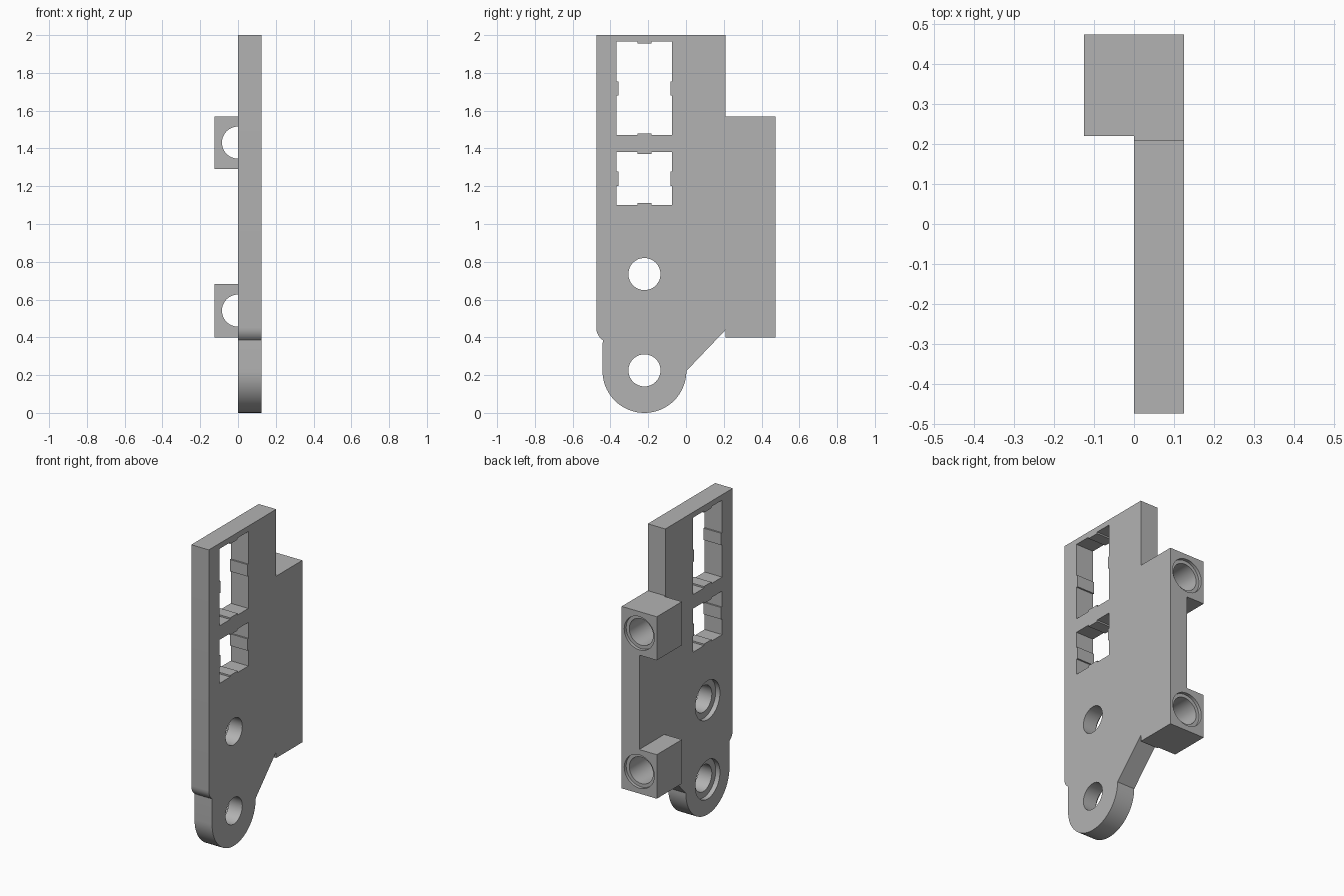
import bpy, bmesh, math
from mathutils import Matrix

if "Cube" in bpy.data.objects:
    bpy.data.objects.remove(bpy.data.objects["Cube"], do_unlink=True)

grey = bpy.data.materials.new("plain grey")
grey.use_nodes = True
colour = (0.45, 0.45, 0.45, 1)
grey.diffuse_color = colour
grey.node_tree.nodes["Principled BSDF"].inputs["Base Color"].default_value = colour


def make_object(name, bm):
    bmesh.ops.recalc_face_normals(bm, faces=bm.faces)
    mesh = bpy.data.meshes.new(name)
    bm.to_mesh(mesh)
    bm.free()
    mesh.materials.append(grey)
    obj = bpy.data.objects.new(name, mesh)
    bpy.context.collection.objects.link(obj)
    return obj


def prism(name, outline, x0, x1):
    """Extrude a (y, z) outline from x0 to x1."""
    bm = bmesh.new()
    face = bm.faces.new([bm.verts.new((x0, y, z)) for y, z in outline])
    new = bmesh.ops.extrude_face_region(bm, geom=[face])["geom"]
    verts = [v for v in new if isinstance(v, bmesh.types.BMVert)]
    bmesh.ops.translate(bm, verts=verts, vec=(x1 - x0, 0, 0))
    return make_object(name, bm)


def rect(y0, y1, z0, z1):
    return [(y0, z0), (y1, z0), (y1, z1), (y0, z1)]


def cylinder(name, axis, radius, start, end, across, z):
    """Cylinder along x or y from start to end."""
    bm = bmesh.new()
    bmesh.ops.create_cone(bm, cap_ends=True, segments=48, radius1=radius,
                          radius2=radius, depth=end - start)
    mid = (start + end) / 2
    if axis == "X":
        place = Matrix.Translation((mid, across, z)) @ Matrix.Rotation(math.pi / 2, 4, "Y")
    else:
        place = Matrix.Translation((across, mid, z)) @ Matrix.Rotation(math.pi / 2, 4, "X")
    bmesh.ops.transform(bm, matrix=place, verts=bm.verts)
    return make_object(name, bm)


def arc(y, z, r, a0, a1, steps):
    angles = [math.radians(a0 + (a1 - a0) * i / steps) for i in range(steps + 1)]
    return [(y + r * math.cos(a), z + r * math.sin(a)) for a in angles]


def combine(target, tool, operation):
    mod = target.modifiers.new(operation, "BOOLEAN")
    mod.operation = operation
    mod.solver = "EXACT"
    mod.object = tool
    bpy.context.view_layer.objects.active = target
    bpy.ops.object.modifier_apply(modifier=mod.name)
    bpy.data.objects.remove(tool, do_unlink=True)


THICK = 0.125
BACK = 0.475
HOLE = 0.085
CENTRE = -0.22

# Flat plate with a rounded foot
outline = [(-BACK, 2), (0.21, 2), (0.21, 1.57), (BACK, 1.57), (BACK, 0.4),
           (0.21, 0.4), (0.21, 0.44)]
outline += arc(CENTRE, 0.222, 0.222, 0, -180, 36)
outline += reversed(arc(-0.397, 0.45, 0.078, 180, 236, 5))
plate = prism("mounting_plate", outline, 0, THICK)

# Two square lugs on the flat side
lug_spans = [(0.4, 0.683), (1.29, 1.572)]
for z0, z1 in lug_spans:
    top = min(z1, 1.57)
    lug = prism("lug", rect(0.22, BACK, z0, top), -THICK, 0.05)
    combine(plate, lug, "UNION")

# Counterbored lug holes
for z0, z1 in lug_spans:
    z = (z0 + z1) / 2
    combine(plate, cylinder("lug_hole", "Y", HOLE, 0.215, 0.6, 0, z), "DIFFERENCE")
    combine(plate, cylinder("lug_recess", "Y", 0.107, BACK - 0.02, 0.6, 0, z), "DIFFERENCE")

# Counterbored plate holes
for z in (0.225, 0.735):
    combine(plate, cylinder("plate_hole", "X", HOLE, -0.1, 0.3, CENTRE, z), "DIFFERENCE")
    combine(plate, cylinder("plate_recess", "X", 0.125, -0.1, 0.03, CENTRE, z), "DIFFERENCE")

# Windows with a shallow ridge in the middle of each wall
W, RIDGE, HALF = 0.147, 0.01, 0.038


def window_outline(z0, z1):
    mid, h = (z0 + z1) / 2, (z1 - z0) / 2
    quarter = [(W, 0 + HALF), (W, h), (HALF, h), (HALF, h - RIDGE)]
    inner = [(W - RIDGE, HALF)] + quarter
    mirrored = [(-y, z) for y, z in reversed(inner)]
    upper = inner + mirrored
    lower = [(-y, -z) for y, z in upper]
    return [(CENTRE + y, mid + z) for y, z in upper + lower]


for z0, z1 in ((1.1, 1.38), (1.47, 1.965)):
    combine(plate, prism("window", window_outline(z0, z1), -0.1, 0.3), "DIFFERENCE")

# Smooth the round walls, keep the edges sharp
bpy.ops.object.select_all(action="DESELECT")
plate.select_set(True)
bpy.context.view_layer.objects.active = plate
bpy.ops.object.shade_smooth_by_angle(angle=math.radians(25))
